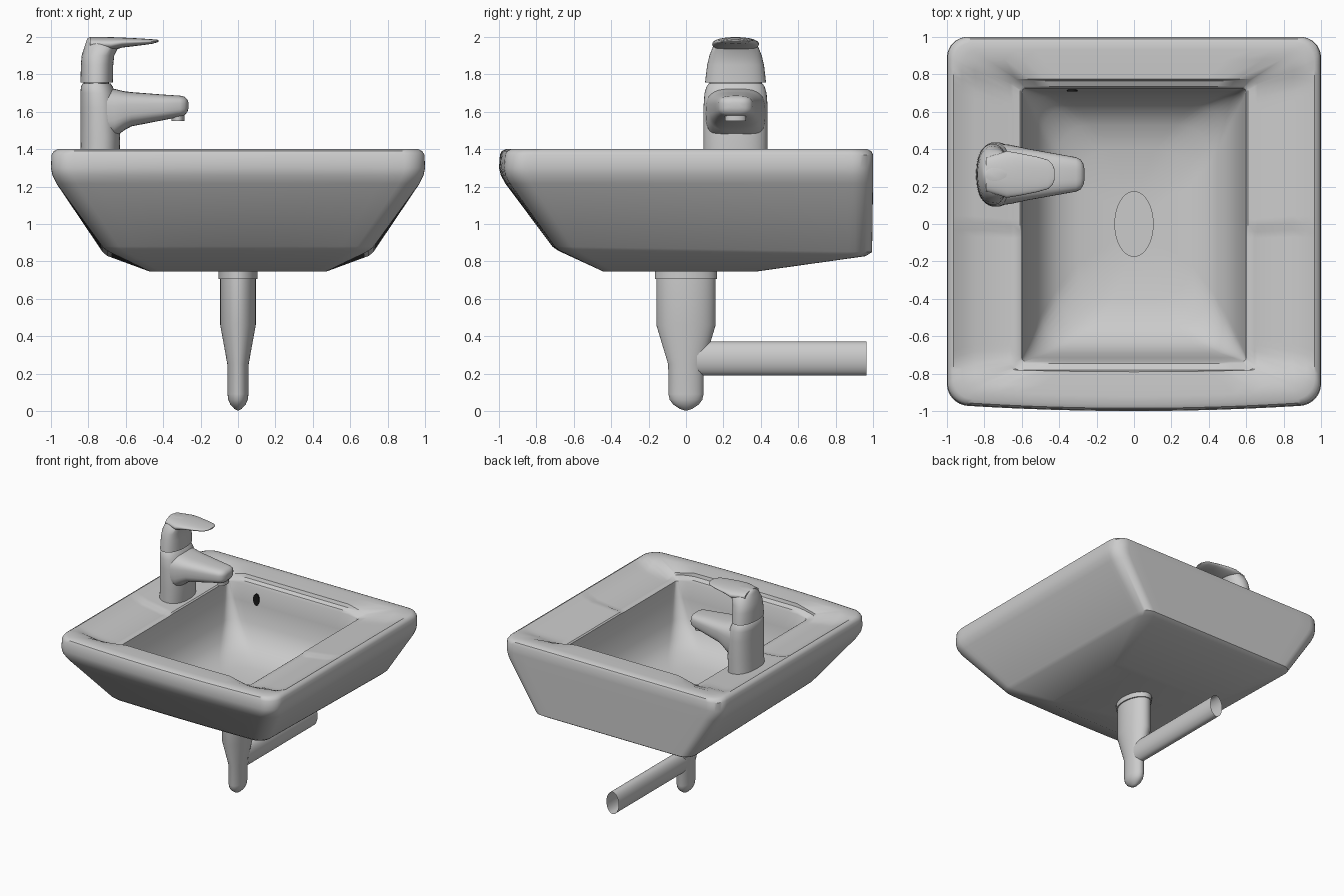
import bpy, bmesh
from math import sin, cos, pi, copysign


def finish(name, bm, angle=35):
    bmesh.ops.recalc_face_normals(bm, faces=bm.faces)
    me = bpy.data.meshes.new(name)
    bm.to_mesh(me)
    bm.free()
    ob = bpy.data.objects.new(name, me)
    bpy.context.collection.objects.link(ob)
    bpy.ops.object.select_all(action='DESELECT')
    ob.select_set(True)
    bpy.context.view_layer.objects.active = ob
    bpy.ops.object.shade_smooth_by_angle(angle=angle * pi / 180)
    return ob


def loft(name, rings, cap0=True, cap1=True, angle=35):
    bm = bmesh.new()
    loops = [[bm.verts.new(p) for p in r] for r in rings]
    n = len(loops[0])
    for a, b in zip(loops, loops[1:]):
        for i in range(n):
            j = (i + 1) % n
            bm.faces.new((a[i], a[j], b[j], b[i]))
    if cap0:
        bm.faces.new(loops[0][::-1])
    if cap1:
        bm.faces.new(loops[-1])
    return finish(name, bm, angle)


def oval(ru, rv, e=2.0, n=40):
    f = lambda c: copysign(abs(c) ** (2 / e), c)
    return [(ru * f(cos(2 * pi * i / n)), rv * f(sin(2 * pi * i / n))) for i in range(n)]


def z_loft(name, secs, cy=0.0, e=2.0, **kw):
    # sections: z, x min, x max, y half width
    return loft(name, [[((a + b) / 2 + u, cy + v, z) for u, v in oval((b - a) / 2, h, e)]
                       for z, a, b, h in secs], **kw)


def x_loft(name, secs, cy, e=2.0, **kw):
    # sections: x, z min, z max, y half width
    return loft(name, [[(x, cy + u, (a + b) / 2 + v) for u, v in oval(h, (b - a) / 2, e)]
                       for x, a, b, h in secs], **kw)


def smooth(t):
    t = max(0.0, min(1.0, t))
    return t * t * (3 - 2 * t)


def basin_ring(hx, y0, y1, z, r, bow=0.0, dip=0.0, back=0.0):
    pts = []
    corners = [(hx - r, y0 + r, -90), (hx - r, y1 - r, 0),
               (r - hx, y1 - r, 90), (r - hx, y0 + r, 180)]
    for k, (cx, cy, a0) in enumerate(corners):
        for i in range(9):
            a = (a0 + i * 90 / 8) * pi / 180
            pts.append((cx + r * cos(a), cy + r * sin(a)))
        # straight run to the next corner
        nx, ny, na = corners[(k + 1) % 4]
        sx, sy = pts[-1]
        ex, ey = nx + r * cos(na * pi / 180), ny + r * sin(na * pi / 180)
        m = 44 if k % 2 == 0 else 16
        pts += [(sx + (ex - sx) * i / m, sy + (ey - sy) * i / m) for i in range(1, m)]
    out = []
    for x, y in pts:
        t = (y - y0) / (y1 - y0)
        # side decks sit lower than the front and back rims, with a small step mid-way
        d = dip * smooth((0.86 - abs(y)) / 0.14) * smooth((abs(x) - 0.5) / 0.1)
        if y < -0.02:
            d *= 1.3
        out.append((x, y + bow * (x / hx) ** 2 * smooth(1 - 2 * t), z + back * t - d))
    return out


# Basin: outer shell, rim, sunken side decks and bowl in one skin
loft("basin", [basin_ring(*s) for s in [
    (0.47, -0.44, 0.37, 0.745, 0.06),
    (0.70, -0.685, 0.96, 0.858, 0.09, 0.01, 0, -0.03),
    (0.725, -0.715, 0.995, 0.88, 0.09, 0.015, 0, -0.03),
    (0.97, -0.965, 1.0, 1.215, 0.11, 0.03),
    (0.992, -0.99, 1.0, 1.26, 0.11, 0.03),
    (1.0, -1.0, 1.0, 1.30, 0.11, 0.035),
    (0.997, -0.995, 1.0, 1.37, 0.11, 0.035),
    (0.985, -0.985, 0.99, 1.39, 0.11, 0.035),
    (0.965, -0.965, 0.97, 1.40, 0.10, 0.035),
    (0.92, -0.92, 0.93, 1.40, 0.08, 0.03, 0.02),
    (0.85, -0.87, 0.88, 1.40, 0.06, 0.02, 0.04),
    (0.66, -0.79, 0.775, 1.395, 0.03, 0.01, 0.055),
    (0.645, -0.78, 0.765, 1.37, 0.03, 0, 0.033),
    (0.61, -0.745, 0.735, 1.355, 0.02, 0, 0.022),
    (0.60, -0.735, 0.725, 1.335, 0.02, 0, 0.012),
    (0.58, -0.715, 0.71, 1.20, 0.05),
    (0.545, -0.69, 0.685, 1.05, 0.09),
    (0.49, -0.635, 0.625, 0.94, 0.14),
    (0.41, -0.54, 0.53, 0.87, 0.18),
    (0.30, -0.40, 0.40, 0.835, 0.18),
    (0.10, -0.17, 0.17, 0.815, 0.08),
]])

# Drain disc in the bowl floor
z_loft("drain", [(0.80, -0.105, 0.105, 0.175), (0.824, -0.105, 0.105, 0.175)])

# Overflow hole, a dark oval on the back wall
dark = bpy.data.materials.new("dark")
dark.diffuse_color = (0.01, 0.01, 0.01, 1)
hole = loft("overflow_hole", [[(-0.33 + u, y, 1.24 + v) for u, v in oval(0.028, 0.048)]
                              for y in (0.708, 0.73)])
hole.data.materials.append(dark)

# Waste trap: collar, tapered body and outlet pipe with an open end
z_loft("waste_collar", [(0.705, -0.105, 0.105, 0.167), (0.76, -0.105, 0.105, 0.167)])
z_loft("waste_trap", [(z, -w, w, w * 1.67) for z, w in [
    (0.004, 0.006), (0.012, 0.02), (0.035, 0.041), (0.06, 0.052), (0.09, 0.056),
    (0.25, 0.057), (0.46, 0.095), (0.72, 0.095)]])
loft("outlet_pipe", [[(u, y, 0.28 + v) for u, v in oval(0.056, 0.091)]
                     for y in (0.06, 0.965)], cap0=False, cap1=False)

# Tap, pointing across the bowl
CY = 0.265
z_loft("tap_body", [
    (1.33, -0.845, -0.635, 0.172), (1.46, -0.842, -0.63, 0.172),
    (1.62, -0.842, -0.64, 0.172), (1.70, -0.842, -0.655, 0.166),
    (1.735, -0.84, -0.67, 0.155), (1.75, -0.83, -0.68, 0.145)], CY, 2.3)
x_loft("tap_spout", [
    (-0.75, 1.44, 1.735, 0.168), (-0.66, 1.46, 1.722, 0.158), (-0.61, 1.50, 1.71, 0.147),
    (-0.57, 1.522, 1.705, 0.138), (-0.40, 1.555, 1.692, 0.108), (-0.31, 1.573, 1.686, 0.092),
    (-0.285, 1.582, 1.68, 0.08), (-0.27, 1.60, 1.665, 0.055), (-0.265, 1.618, 1.65, 0.03)],
    CY, 3.0)
z_loft("tap_aerator", [(1.55, -0.355, -0.287, 0.056), (1.60, -0.355, -0.287, 0.056)], CY)
z_loft("handle_neck", [(1.74, -0.825, -0.69, 0.14), (1.77, -0.825, -0.69, 0.14)], CY)
z_loft("handle_base", [
    (1.757, -0.842, -0.668, 0.163), (1.85, -0.84, -0.667, 0.152),
    (1.90, -0.836, -0.662, 0.14), (1.945, -0.822, -0.64, 0.122),
    (1.975, -0.812, -0.645, 0.095), (1.992, -0.805, -0.66, 0.06),
    (1.999, -0.795, -0.68, 0.025)], CY, 2.2)
x_loft("handle_lever", [
    (-0.79, 1.93, 1.998, 0.09), (-0.68, 1.925, 1.999, 0.125), (-0.62, 1.943, 1.997, 0.115),
    (-0.52, 1.955, 1.992, 0.095), (-0.46, 1.963, 1.988, 0.078),
    (-0.435, 1.97, 1.986, 0.055), (-0.424, 1.975, 1.984, 0.025)], CY, 2.2)
